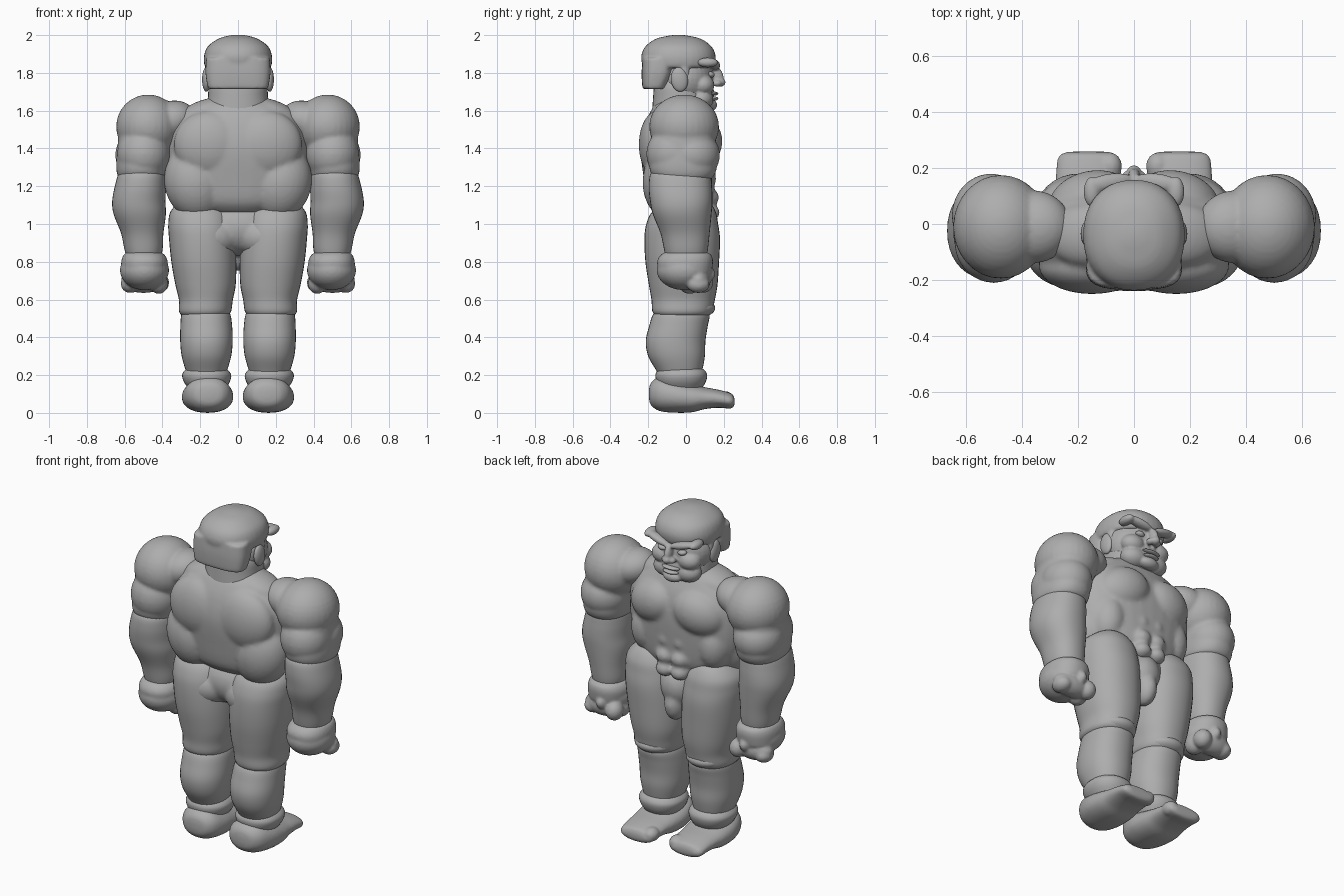
import bpy, bmesh, math
from mathutils import Matrix, Vector

grey = bpy.data.materials.new("stone grey")
grey.diffuse_color = (0.42, 0.42, 0.42, 1)


def add_blob(bm, c, r, rot=(0, 0, 0)):
    """Ellipsoid with centre c, radii r and rotation in degrees."""
    m = Matrix.Translation(c)
    for a, ax in zip(rot, "XYZ"):
        m = m @ Matrix.Rotation(math.radians(a), 4, ax)
    m = m @ Matrix.Diagonal((*r, 1))
    bmesh.ops.create_uvsphere(bm, u_segments=32, v_segments=18, radius=1, matrix=m)


def spline(a, b, c, d, t):
    return 0.5 * (2*b + (c - a)*t + (2*a - 5*b + 4*c - d)*t*t + (3*b - a - 3*c + d)*t**3)


def add_loft(bm, secs, axis="Z", p=2.2, n=36):
    """Smooth tube through (t, centre u, centre v, radius u, radius v)."""
    rows = []
    s = [secs[0]] + list(secs) + [secs[-1]]
    for i in range(1, len(s) - 2):
        for k in range(5):
            rows.append([spline(*q, k / 5) for q in zip(*s[i-1:i+3])])
    rows.append(secs[-1])
    rings = []
    for t, u, v, ru, rv in rows:
        ring = []
        for j in range(n):
            a = 2 * math.pi * j / n
            ca, sa = math.cos(a), math.sin(a)
            x = u + ru * math.copysign(abs(ca) ** (2 / p), ca)
            y = v + rv * math.copysign(abs(sa) ** (2 / p), sa)
            ring.append(bm.verts.new((x, y, t) if axis == "Z" else (x, t, y)))
        rings.append(ring)
    for a, b in zip(rings, rings[1:]):
        for j in range(n):
            bm.faces.new((a[j], a[j-1], b[j-1], b[j]))
    bm.faces.new(rings[0])
    bm.faces.new(rings[-1])


def part(name, blobs=(), lofts=(), mirror=True, fuse=0, smooth=4):
    bm = bmesh.new()
    for b in blobs:
        add_blob(bm, *b)
    for l in lofts:
        add_loft(bm, *l)
    bmesh.ops.recalc_face_normals(bm, faces=bm.faces)
    for f in bm.faces:
        f.smooth = True
    me = bpy.data.meshes.new(name)
    bm.to_mesh(me)
    bm.free()
    me.materials.append(grey)
    ob = bpy.data.objects.new(name, me)
    bpy.context.collection.objects.link(ob)
    if fuse:
        r = ob.modifiers.new("fuse", "REMESH")
        r.mode, r.voxel_size, r.use_smooth_shade = "VOXEL", fuse, True
        sm = ob.modifiers.new("soften", "SMOOTH")
        sm.factor, sm.iterations = 0.5, smooth
    if mirror:
        ob.modifiers.new("mirror", "MIRROR").use_mirror_merge = False
    return ob


def both(*blobs):
    """Repeat blobs on the other side."""
    out = list(blobs)
    for b in blobs:
        c, r = b[0], b[1]
        rot = b[2] if len(b) > 2 else (0, 0, 0)
        out.append(((-c[0], c[1], c[2]), r, (rot[0], -rot[1], -rot[2])))
    return out


# Torso: barrel, lats, chest, trapezius and belly muscles fused together
torso_core = [(1.06, 0, -0.02, 0.20, 0.13), (1.12, 0, -0.03, 0.30, 0.17),
              (1.25, 0, -0.035, 0.36, 0.19), (1.40, 0, -0.04, 0.37, 0.20),
              (1.52, 0, -0.04, 0.35, 0.18), (1.61, 0, -0.04, 0.26, 0.14),
              (1.66, 0, -0.03, 0.16, 0.11), (1.70, 0, -0.01, 0.13, 0.10)]
part("torso", both(
    ((0.225, -0.085, 1.22), (0.165, 0.145, 0.20), (0, 12, 0)),      # lats
    ((0.15, -0.15, 1.42), (0.19, 0.10, 0.18)),                      # upper back
    ((0.15, 0.08, 1.43), (0.16, 0.11, 0.13), (0, 20, -12)),         # chest
    ((0.17, -0.04, 1.60), (0.15, 0.11, 0.06), (0, 17, 0)),          # trapezius
    ((0.05, 0.085, 1.24), (0.07, 0.075, 0.07)),                     # belly rows
    ((0.05, 0.095, 1.14), (0.065, 0.08, 0.06)),
    ((0.05, 0.12, 1.06), (0.055, 0.06, 0.045)),
    ((0.22, 0.03, 1.24), (0.10, 0.11, 0.15))),
    [(torso_core,)], False, 0.012, 5)

# Arms
part("upper_arm", [
    ((0.475, -0.01, 1.515), (0.17, 0.185, 0.17)),
    ((0.36, -0.01, 1.545), (0.14, 0.13, 0.105), (0, 18, 0)),
    ((0.51, 0.03, 1.365), (0.14, 0.15, 0.135)),
    ((0.50, -0.065, 1.37), (0.14, 0.145, 0.15))],
    [([(1.235, 0.51, -0.015, 0.10, 0.13), (1.25, 0.51, -0.015, 0.125, 0.16),
       (1.32, 0.508, -0.015, 0.137, 0.18), (1.5, 0.49, -0.01, 0.14, 0.16)],)],
    fuse=0.01, smooth=3)
part("forearm", lofts=[([
    (0.80, 0.50, 0, 0.08, 0.10), (0.86, 0.50, 0, 0.10, 0.115), (0.95, 0.507, -0.005, 0.112, 0.13),
    (1.05, 0.52, -0.02, 0.138, 0.155), (1.12, 0.525, -0.025, 0.141, 0.165),
    (1.20, 0.517, -0.03, 0.135, 0.167), (1.27, 0.51, -0.03, 0.12, 0.155), (1.30, 0.51, -0.03, 0.08, 0.1)],)])
part("fist", [
    ((0.495, -0.01, 0.755), (0.13, 0.145, 0.105)),
    ((0.50, 0.065, 0.70), (0.12, 0.065, 0.065), (0, 0, 0)),
    ((0.415, 0.09, 0.69), (0.05, 0.055, 0.055)),
    ((0.57, 0.065, 0.68), (0.05, 0.06, 0.045)),
    ((0.42, 0.02, 0.685), (0.05, 0.06, 0.055)),
    ((0.48, 0.10, 0.735), (0.035, 0.055, 0.045))],
    [([(0.74, 0.497, -0.005, 0.12, 0.14), (0.80, 0.495, -0.005, 0.123, 0.148),
       (0.835, 0.497, 0, 0.11, 0.135), (0.85, 0.50, 0, 0.09, 0.11)],)],
    fuse=0.008, smooth=4)

# Pelvis, front pouch and thighs
part("pelvis", both(
    ((0.15, -0.08, 0.93), (0.16, 0.13, 0.12))) + [
    ((0, -0.02, 0.98), (0.27, 0.16, 0.15)),
    ((0, 0.065, 0.95), (0.105, 0.10, 0.12)),
    ((0, 0.09, 0.85), (0.06, 0.08, 0.10))],
    mirror=False, fuse=0.012)
part("thigh", lofts=[([
    (0.50, 0.175, -0.02, 0.09, 0.11), (0.53, 0.175, -0.02, 0.135, 0.155), (0.60, 0.17, -0.015, 0.143, 0.168),
    (0.68, 0.172, -0.015, 0.16, 0.182), (0.80, 0.181, -0.02, 0.172, 0.195),
    (0.92, 0.19, -0.02, 0.175, 0.2), (1.0, 0.195, -0.02, 0.174, 0.19),
    (1.07, 0.20, -0.01, 0.155, 0.165), (1.13, 0.20, 0.01, 0.09, 0.10), (1.145, 0.20, 0.01, 0.02, 0.02)],)])

# Knees, calves and ankle cuffs
part("calf", lofts=[([
    (0.17, 0.165, -0.03, 0.09, 0.10), (0.22, 0.167, -0.035, 0.108, 0.12), (0.30, 0.167, -0.05, 0.131, 0.15),
    (0.38, 0.167, -0.055, 0.139, 0.158), (0.46, 0.168, -0.04, 0.137, 0.155),
    (0.52, 0.17, -0.025, 0.130, 0.15), (0.555, 0.172, -0.02, 0.11, 0.12)],)])
part("knee", [((0.172, 0.04, 0.555), (0.12, 0.115, 0.055))])
part("ankle_cuff", lofts=[([
    (0.13, 0.163, -0.025, 0.10, 0.11), (0.165, 0.165, -0.025, 0.122, 0.13), (0.20, 0.166, -0.025, 0.13, 0.137),
    (0.225, 0.167, -0.025, 0.115, 0.125), (0.24, 0.167, -0.025, 0.09, 0.10)],)])

# Feet: lofted from heel to toes
part("foot", [((0.085, 0.205, 0.075), (0.042, 0.05, 0.04))], [([
    (-0.197, 0.155, 0.10, 0.02, 0.02), (-0.185, 0.155, 0.10, 0.075, 0.06), (-0.14, 0.157, 0.10, 0.115, 0.09),
    (-0.06, 0.16, 0.088, 0.135, 0.087), (0.03, 0.163, 0.078, 0.132, 0.075),
    (0.10, 0.163, 0.078, 0.122, 0.058), (0.17, 0.163, 0.075, 0.116, 0.048),
    (0.23, 0.163, 0.065, 0.11, 0.042), (0.25, 0.163, 0.062, 0.095, 0.032), (0.258, 0.163, 0.06, 0.07, 0.01)], "Y")],
    fuse=0.008, smooth=3)

# Neck and head
part("neck", lofts=[([(1.58, 0, -0.04, 0.17, 0.14), (1.66, 0, -0.03, 0.16, 0.145),
                      (1.72, 0, -0.03, 0.155, 0.14), (1.76, 0, -0.03, 0.14, 0.13)],)], mirror=False)
part("face", both(
    ((0.085, 0.09, 1.735), (0.07, 0.06, 0.055)),                    # cheeks
    ((0.085, 0.148, 1.845), (0.085, 0.032, 0.022), (0, -14, -8)),   # brow
    ((0.15, 0.115, 1.855), (0.03, 0.055, 0.026)),
    ((0.024, 0.165, 1.745), (0.02, 0.025, 0.018)),                  # nostrils
    ((0.07, 0.08, 1.66), (0.08, 0.065, 0.06))) + [                  # jaw
    ((0, 0, 1.77), (0.172, 0.145, 0.15)),
    ((0, 0.045, 1.69), (0.125, 0.105, 0.09)),
    ((0, 0.125, 1.63), (0.06, 0.04, 0.033)),                        # chin
    ((0, 0.165, 1.785), (0.022, 0.032, 0.055), (20, 0, 0)),         # nose
    ((0, 0.18, 1.75), (0.027, 0.03, 0.024))],
    mirror=False, fuse=0.007, smooth=3)
part("eye", [((0.066, 0.13, 1.79), (0.027, 0.022, 0.016), (0, -10, 0))])
part("lips", [((0, 0.145, 1.69), (0.058, 0.026, 0.011)), ((0, 0.143, 1.664), (0.05, 0.028, 0.012))], mirror=False)
part("ear", [((0.168, -0.035, 1.765), (0.022, 0.045, 0.065), (8, 0, 0))])

# Hair cap with a fuller, flat-bottomed back
part("hair", both(
    ((0.155, -0.01, 1.80), (0.022, 0.03, 0.065))), [
    ([(1.825, 0, -0.04, 0.165, 0.175), (1.84, 0, -0.04, 0.178, 0.19), (1.89, 0, -0.04, 0.18, 0.197),
      (1.94, 0, -0.04, 0.160, 0.175), (1.98, 0, -0.04, 0.105, 0.12), (1.997, 0, -0.04, 0.05, 0.05),
      (2.002, 0, -0.04, 0.008, 0.01)],),
    ([(1.715, 0, -0.165, 0.145, 0.055), (1.725, 0, -0.165, 0.16, 0.066),
      (1.80, 0, -0.15, 0.172, 0.085), (1.88, 0, -0.145, 0.168, 0.085)], "Z", 3)],
    False, 0.009, 3)
